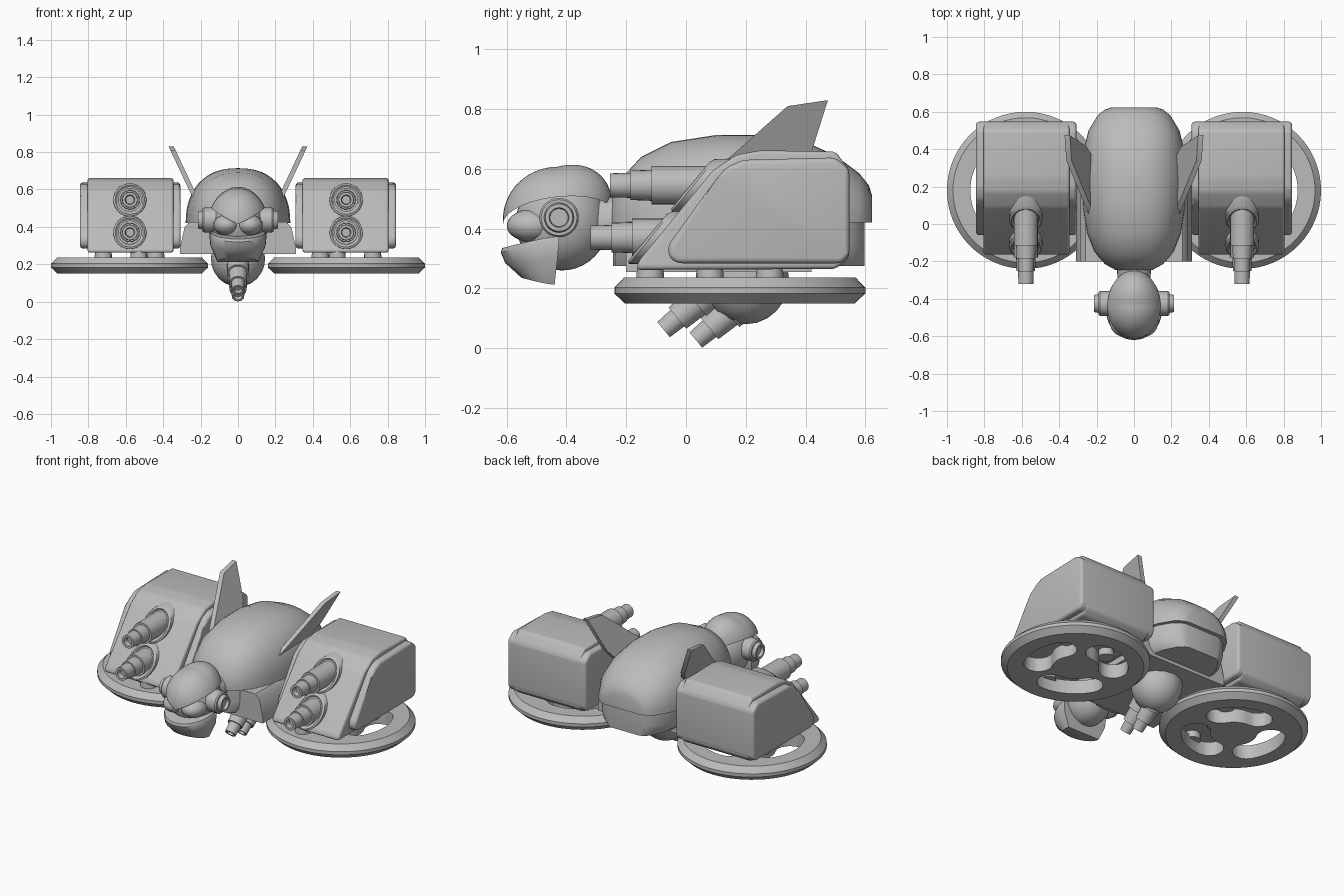
import bpy, bmesh, math
from mathutils import Vector, Matrix

if "Cube" in bpy.data.objects:
    bpy.data.objects.remove(bpy.data.objects["Cube"])

grey = bpy.data.materials.new("plain grey")
grey.diffuse_color = (0.5, 0.5, 0.5, 1)
grey.use_nodes = True
grey.node_tree.nodes["Principled BSDF"].inputs["Base Color"].default_value = grey.diffuse_color


def finish(name, bm, mirror=False, angle=35):
    """Turn a bmesh in world coordinates into a shaded, optionally mirrored object."""
    bmesh.ops.remove_doubles(bm, verts=bm.verts[:], dist=0.0005)
    bmesh.ops.recalc_face_normals(bm, faces=bm.faces[:])
    me = bpy.data.meshes.new(name)
    bm.to_mesh(me)
    bm.free()
    ob = bpy.data.objects.new(name, me)
    bpy.context.collection.objects.link(ob)
    me.materials.append(grey)
    bpy.ops.object.select_all(action='DESELECT')
    ob.select_set(True)
    bpy.context.view_layer.objects.active = ob
    bpy.ops.object.shade_smooth_by_angle(angle=math.radians(angle))
    if mirror:
        ob.modifiers.new("mirror", 'MIRROR').use_mirror_merge = False
    return ob


def loft(rings, closed=True):
    """Skin a list of equal-length point rings and cap both ends."""
    bm = bmesh.new()
    vs = [[bm.verts.new(p) for p in r] for r in rings]
    n = len(vs[0])
    for a, b in zip(vs, vs[1:]):
        for i in range(n if closed else n - 1):
            j = (i + 1) % n
            bm.faces.new((a[i], a[j], b[j], b[i]))
    bm.faces.new(vs[0])
    bm.faces.new(vs[-1])
    return bm


def lathe(profile, origin, axis, n=24, shear=0):
    """Spin (distance, radius) pairs round an axis; shear slides y with height."""
    q = Vector((0, 0, 1)).rotation_difference(Vector(axis).normalized())
    rings = []
    for d, r in profile:
        ring = []
        for i in range(n):
            a = math.tau * i / n
            p = q @ Vector((r * math.cos(a), r * math.sin(a), d))
            p.y += shear * p.z
            ring.append(p + Vector(origin))
        rings.append(ring)
    return loft(rings)


def prism(pts, x0, x1, bevel=0, segs=4):
    """Extrude a (y, z) side profile between two x positions, rounding its edges."""
    bm = loft([[(x, y, z) for y, z in pts] for x in (x0, x1)])
    if bevel:
        bmesh.ops.bevel(bm, geom=bm.edges[:], offset=bevel, segments=segs,
                        profile=0.5, affect='EDGES', clamp_overlap=True)
    return bm


def ball(c, r, u=32, v=20):
    bm = bmesh.new()
    m = Matrix.Translation(c) @ Matrix.Diagonal((*r, 1))
    bmesh.ops.create_uvsphere(bm, u_segments=u, v_segments=v, radius=1, matrix=m)
    return bm


# Hull: domed upper shell over a shallower belly (y, half width, top)
hull = [(-.255, .05, .46), (-.245, .1, .51), (-.215, .155, .57), (-.15, .21, .64),
        (-.05, .25, .69), (.1, .275, .713), (.25, .28, .714), (.4, .268, .69),
        (.5, .243, .645), (.58, .195, .585), (.612, .155, .545), (.623, .12, .51)]
SEAM = .42
arc = [math.pi * i / 24 for i in range(25)]
finish("upper_shell", loft([[(w * math.copysign(abs(math.cos(a)) ** .85, math.cos(a)), y,
                              SEAM + (t - SEAM) * math.sin(a) ** .9) for a in arc]
                            for y, w, t in hull]), angle=50)
belly = [(.95, SEAM), (.95, .345), (.9, .3), (.78, .275)]
finish("belly", loft([[(w * k, y * .96, z) for k, z in belly]
                      + [(-w * k, y * .96, z) for k, z in reversed(belly)]
                      for y, w, t in hull]))

# Side brackets joining hull and pods
cowl = [(.31, .255), (.31, .29), (.285, .4), (.26, .425)]
finish("pod_bracket", loft([[(x, y, z) for x, z in cowl] + [(-x, y, z) for x, z in reversed(cowl)]
                            for y in (-.2, .42)]))

# Tail fins leaning outwards
fin_side = [(0, .51), (.34, .81), (.475, .83), (.415, .64), (.36, .57)]
finish("tail_fin", loft([[(.235 + (z - .57) * .47 + dx, y, z) for y, z in fin_side]
                         for dx in (-.014, .014)]), mirror=True)

# Engine pods: sloped core with thicker rounded side panels
core = [(-.165, .262), (-.16, .29), (.09, .595), (.17, .648), (.25, .662), (.5, .658),
        (.545, .6), (.545, .3), (.5, .265)]
finish("pod_core", prism(core, .345, .805, .022), mirror=True)
panel = [(-.06, .345), (.1, .565), (.135, .605), (.19, .63), (.5, .638), (.547, .6),
         (.547, .31), (.52, .284), (-.03, .284), (-.058, .305)]
finish("pod_side_panel", prism(panel, .308, .845, .022), mirror=True)

# Pod cannons with hollow muzzles and sloping collars
PX = .578
for label, z, tip, slope_y in (("upper", .545, -.255, .05), ("lower", .37, -.32, -.094)):
    barrel = [(.03, .022), (0, .026), (0, .04), (.07, .042), (.07, .05),
              (.09, .05), (.14, .052), (.14, .064), (.45, .064)]
    finish(label + "_cannon", lathe(barrel, (PX, tip, z), (0, 1, 0)), mirror=True)
    collar = [(-.025, .07), (-.035, .078), (-.025, .088), (.06, .09)]
    finish(label + "_cannon_collar", lathe(collar, (PX, slope_y, z), (0, 1, 0), 32, .82),
           mirror=True)

# Lift rings: chamfered discs with three kidney-shaped openings
CX, CY = .58, .18
ring_profile = [(.15, .01), (.15, .385), (.183, .42), (.203, .42), (.236, .388), (.236, .01)]
ring = finish("lift_ring", lathe(ring_profile, (CX, CY, 0), (0, 0, 1), 64))
R, HALF, SPAN = .213, .082, math.radians(30)
for k in range(3):
    mid = k * math.tau / 3
    pts = []
    for i in range(13):
        a = mid - SPAN + 2 * SPAN * i / 12
        pts.append(((R + HALF) * math.cos(a), (R + HALF) * math.sin(a)))
    for end, start in ((1, 0), (-1, math.pi)):
        a = mid + end * SPAN
        for i in range(1, 8):
            b = a + start + math.pi * i / 8
            pts.append((R * math.cos(a) + HALF * math.cos(b), R * math.sin(a) + HALF * math.sin(b)))
        if end == 1:
            for i in range(13):
                c = mid + SPAN - 2 * SPAN * i / 12
                pts.append(((R - HALF) * math.cos(c), (R - HALF) * math.sin(c)))
    cutter = finish("slot_cutter", loft([[(CX + x, CY + y, z) for x, y in pts] for z in (.1, .3)]))
    cutter.hide_render = True
    bpy.context.view_layer.objects.active = ring
    mod = ring.modifiers.new("slot", 'BOOLEAN')
    mod.object, mod.operation, mod.solver = cutter, 'DIFFERENCE', 'EXACT'
    bpy.ops.object.modifier_apply(modifier="slot")
    bpy.data.objects.remove(cutter)
bpy.context.view_layer.objects.active = ring
ring.select_set(True)
bpy.ops.object.shade_smooth_by_angle(angle=math.radians(35))
ring.modifiers.new("mirror", 'MIRROR').use_mirror_merge = False

# Short struts between pods and rings
for x, y in ((.72, .28), (.44, .28), (.53, .08), (.53, -.12)):
    finish("ring_strut", lathe([(.22, .046), (.25, .046), (.3, .036)], (x, y, 0), (0, 0, 1), 16),
           mirror=True)

# Belly turret and its two stacked guns
finish("turret", ball((0, .2, .23), (.145, .145, .15), 16, 12))
aim = Vector((0, .77, .64))
for y, z in ((-.075, .062), (.033, .027)):
    gun = [(.02, .018), (0, .022), (0, .033), (.06, .036), (.06, .046), (.14, .05),
           (.14, .06), (.27, .06)]
    finish("turret_gun", lathe(gun, (0, y, z), aim, 16))

# Head: neck, skull, angled brow helmet, eyes, jaw
finish("neck", lathe([(-.32, .085), (-.15, .1)], (0, 0, .42), (0, 1, 0)))
finish("skull", ball((0, -.415, .42), (.14, .155, .16)))
bm = ball((0, -.43, .43), (.157, .183, .177), 40, 28)
for v in bm.verts:
    if v.co.y > -.43:      # back of the helmet stays tall and narrows
        k = (v.co.y + .43) / .183
        v.co.x *= 1 - .12 * k
        v.co.z += .05 * k
for co, no in (((0, 0, 0), (1, 0, 0)), ((0, -.6, .415), (-.5, -.12, 1))):
    bmesh.ops.bisect_plane(bm, geom=bm.verts[:] + bm.edges[:] + bm.faces[:], plane_co=co,
                           plane_no=Vector(no).normalized(), clear_inner=True)
bmesh.ops.holes_fill(bm, edges=[e for e in bm.edges if e.is_boundary and
                                any(abs(v.co.x) > .001 for v in e.verts)], sides=0)
finish("brow_helmet", bm, mirror=True)
finish("eye", ball((.062, -.515, .41), (.07, .085, .055), 20, 14), mirror=True)

jaw = [(.147, -.425, .19, .375, .335), (.152, -.425, .195, .36, .32),
       (.148, -.43, .175, .3, .285), (.11, -.44, .11, .212, .235)]
rings = []
for w, yb, d, zb, zf in jaw:
    rings.append([])
    for i in range(21):
        a = math.pi * (i / 20 - .5)
        c = math.cos(a)
        rings[-1].append((w * math.sin(a), yb - d * c ** .8 if c > 0 else yb, zb + (zf - zb) * c))
finish("jaw", loft(rings))

# Stepped ear discs
ear = [(.1, .066), (.182, .066), (.19, .06), (.19, .05), (.213, .046), (.213, .033),
       (.195, .03), (.195, .001)]
finish("ear_disc", lathe(ear, (0, -.425, .437), (1, 0, 0), 28), mirror=True)
